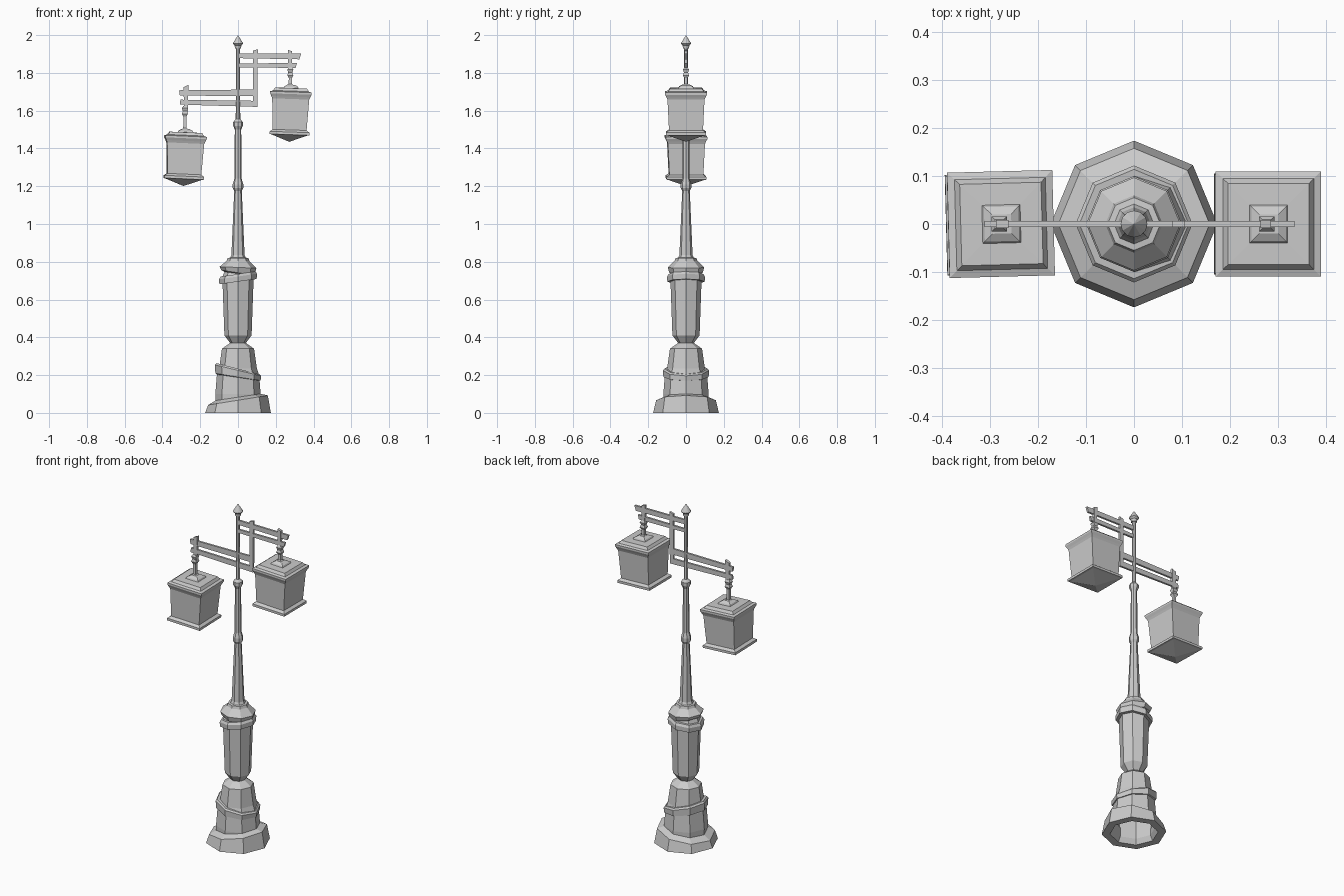
import bpy, bmesh
from math import pi, cos, sin, sqrt, radians


def make(name, bm):
    bmesh.ops.remove_doubles(bm, verts=bm.verts, dist=0.0002)
    bmesh.ops.recalc_face_normals(bm, faces=bm.faces)
    me = bpy.data.meshes.new(name)
    bm.to_mesh(me)
    bm.free()
    ob = bpy.data.objects.new(name, me)
    bpy.context.collection.objects.link(ob)
    return ob


def lathe(name, profile, sides=8, phase=0.0, closed=False):
    """Revolve (radius, z, optional tilt along x) points with few sides."""
    bm = bmesh.new()
    rings = []
    for p in profile:
        r, z = p[:2]
        tilt = p[2] if len(p) > 2 else 0
        angs = [phase + 2 * pi * i / sides for i in range(sides)]
        rings.append([bm.verts.new((r * cos(a), r * sin(a), z + tilt * r * cos(a))) for a in angs])
    pairs = list(zip(rings, rings[1:]))
    if closed:
        pairs.append((rings[-1], rings[0]))
    for a, b in pairs:
        for i in range(sides):
            j = (i + 1) % sides
            bm.faces.new((a[i], a[j], b[j], b[i]))
    return make(name, bm)


def square(name, profile):
    """Square section stack from (half width, z) points."""
    return lathe(name, [(h * sqrt(2), z) for h, z in profile], 4, pi / 4)


def bar(name, corners, t=0.006):
    """Flat bar from an outline in the xz plane."""
    bm = bmesh.new()
    f = bm.faces.new([bm.verts.new((x, -t, z)) for x, z in corners])
    ext = bmesh.ops.extrude_face_region(bm, geom=[f])
    for v in ext["geom"]:
        if isinstance(v, bmesh.types.BMVert):
            v.co.y = t
    # close the starting side if extrusion removed it
    if len(bm.faces) < 6:
        bmesh.ops.holes_fill(bm, edges=bm.edges)
    return make(name, bm)


# Crooked foot, hollow underneath
lathe("foot", [(0.115, 0.085, 0.15), (0.158, 0.067, 0.16), (0.174, 0.0),
               (0.13, 0.0), (0.115, 0.03)], closed=True)

# Lower pedestal and vase-shaped column
lathe("pedestal", [(0.118, 0.03), (0.12, 0.1), (0.112, 0.2), (0.1, 0.235), (0.085, 0.34),
                   (0.042, 0.37), (0.072, 0.41), (0.083, 0.72), (0.07, 0.75)])

# Tilted bands
lathe("pedestal_band", [(0.105, 0.185, -0.14), (0.12, 0.19, -0.16), (0.122, 0.225, -0.24),
                        (0.114, 0.234, -0.26), (0.098, 0.234, -0.26)], closed=True)
lathe("column_band", [(0.075, 0.695, 0.14), (0.099, 0.695, 0.14), (0.1, 0.722, 0.15),
                      (0.092, 0.735, 0.15), (0.075, 0.735, 0.15)], closed=True)
lathe("column_collar", [(0.07, 0.735, -0.15), (0.088, 0.742, -0.15), (0.097, 0.77, -0.04),
                        (0.06, 0.805), (0.055, 0.82), (0.03, 0.823)])

# Pole with knobs
lathe("pole", [(0.045, 0.815), (0.035, 0.835), (0.02, 1.175), (0.028, 1.19), (0.028, 1.21),
               (0.019, 1.24), (0.017, 1.5), (0.026, 1.52), (0.026, 1.54), (0.012, 1.555),
               (0.011, 1.93)])
lathe("finial", [(0, 1.925), (0.016, 1.93), (0.018, 1.945), (0.028, 1.955), (0, 2.0)], 12)

# Flat arms
bar("upper_arm_top", [(0, 1.878), (0.325, 1.872), (0.335, 1.902), (0, 1.904)])
bar("upper_arm_lower", [(0, 1.83), (0.305, 1.826), (0.312, 1.852), (0, 1.85)])
bar("lower_arm_top", [(-0.308, 1.68), (0.09, 1.677), (0.09, 1.712), (-0.312, 1.708)])
bar("lower_arm_lower", [(-0.308, 1.632), (0.102, 1.62), (0.102, 1.652), (-0.305, 1.658)])
bar("arm_post", [(0.078, 1.622), (0.102, 1.62), (0.105, 1.925), (0.08, 1.918)])
bar("right_hanger_strap", [(0.266, 1.8), (0.284, 1.8), (0.286, 1.915), (0.264, 1.922)], 0.008)
bar("left_hanger_strap", [(-0.286, 1.59), (-0.266, 1.59), (-0.262, 1.737), (-0.288, 1.725)], 0.008)

# Lanterns with hanging rods: name, x, eave z, rod length, turn, tilt, size
for side, x, z, rod, turn, tilt, s in (("right", 0.28, 1.692, 0.125, 0, 2, 1.0),
                                       ("left", -0.278, 1.458, 0.155, 1.5, 2.5, 1.0)):
    body = square(side + "_lantern", [
        (0, -0.257), (0.095, -0.221), (0.105, -0.219), (0.105, -0.205), (0.09, -0.194),
        (0.098, -0.03), (0.103, -0.018), (0.11, -0.004), (0.11, 0.007), (0.095, 0.012),
        (0.085, 0.027), (0.04, 0.028), (0.036, 0.036), (0.02, 0.045), (0, 0.045)])
    hanger = square(side + "_hanger", [
        (0.018, 0.042), (0.009, 0.05), (0.008, rod - 0.045), (0.016, rod - 0.03),
        (0.011, rod - 0.015), (0.016, rod), (0.009, rod + 0.012), (0, rod + 0.012)])
    body.location = (x, 0, z)
    body.scale = (s, s, s)
    body.rotation_euler = (0, radians(tilt), radians(turn))
    hanger.location = (x - 0.003, 0, z)
